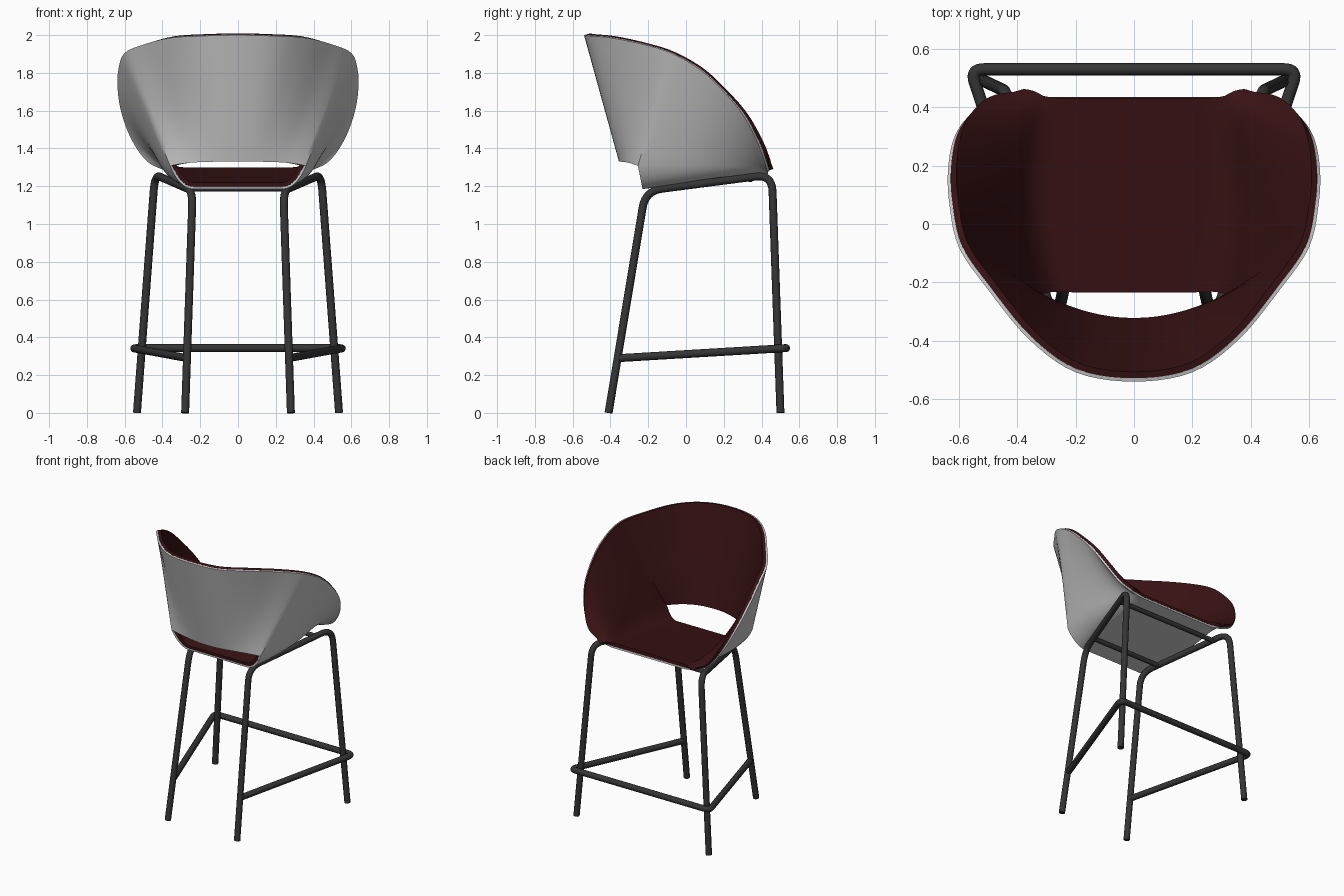
import bpy, bmesh, math
from mathutils import Vector as V

if "Cube" in bpy.data.objects:
    bpy.data.objects.remove(bpy.data.objects["Cube"])


def material(name, rgb):
    m = bpy.data.materials.new(name)
    m.diffuse_color = (*rgb, 1)
    m.use_nodes = True
    m.node_tree.nodes["Principled BSDF"].inputs["Base Color"].default_value = m.diffuse_color
    return m


RED = material("dark_red_fabric", (0.04, 0.006, 0.007))
BLACK = material("black_metal", (0.035, 0.035, 0.035))

# Half of the rim, from back centre round to the open edge of the seat
RIM = [V(p) for p in [(0, -.54, 2), (.2, -.508, 1.995), (.36, -.395, 1.985),
                      (.5, -.225, 1.95), (.6, -.08, 1.905), (.633, .07, 1.82),
                      (.637, .19, 1.71), (.615, .3, 1.58), (.56, .375, 1.44),
                      (.48, .415, 1.33), (.38, .43, 1.28)]]
SEAM = 4      # rim index where the back panel meets the side panel
STEPS = 5     # subdivisions per rim point
WALL = 12     # points up the wall


def rim_point(u):
    # Catmull-Rom interpolation, mirrored at the back centre
    i = min(int(u), len(RIM) - 2)
    t = u - i
    b, c = RIM[i], RIM[i + 1]
    a = RIM[i - 1] if i else V((-c.x, c.y, c.z))
    d = RIM[i + 2] if i + 2 < len(RIM) else c * 2 - b
    return (b * 2 + (c - a) * t + (a * 2 - b * 5 + c * 4 - d) * t * t
            + (b * 3 - a - c * 3 + d) * t ** 3) / 2


def side_row(u):
    # Half cross-section: seat centre, rounded corner, straight wall to the rim
    r = rim_point(u)
    s = min(max((r.y + .08) / .51, 0), 1)
    y, z = -.23 + .665 * s, 1.185 + .08 * s
    c = V((0, y, z))
    q = V((.31 + .06 * math.sin(math.pi * s) - .01 * s, y, z))
    j = q.lerp(r, .17) + V((0, -.05 * (1 - s) ** 2, 0))
    f = q.lerp(c, .25)
    flat = [c.lerp(f, i / 4) for i in range(4)]
    bend = [f.lerp(q, i / 8).lerp(q.lerp(j, i / 8), i / 8) for i in range(8)]
    return flat + bend + [j.lerp(r, i / WALL) for i in range(WALL + 1)]


def flip(p):
    return V((-p.x, p.y, p.z))


def surface_rows():
    n = (len(RIM) - 1 - SEAM) * STEPS
    sides = []
    for k in range(n + 1):
        half = side_row(SEAM + k / STEPS)
        sides.append([flip(p) for p in reversed(half[1:])] + half)
    joint = side_row(SEAM)[-WALL - 1]
    backs, m = [], SEAM * STEPS
    for k in range(-m, m + 1):
        t = abs(k) / m
        low = V((joint.x * t, -.355 + (joint.y + .355) * t * t,
                 1.33 + (joint.z - 1.33) * t ** 4))
        top = rim_point(abs(k) / STEPS)
        col = [low.lerp(top, i / WALL) for i in range(WALL + 1)]
        backs.append([flip(p) for p in col] if k < 0 else col)
    return sides, backs


def bucket(name, inset, thickness, mat=None):
    bm = bmesh.new()
    for rows in surface_rows():
        grid = [[bm.verts.new(p) for p in row] for row in rows]
        for a, b in zip(grid, grid[1:]):
            for i in range(len(a) - 1):
                bm.faces.new((a[i], a[i + 1], b[i + 1], b[i]))
    bmesh.ops.remove_doubles(bm, verts=bm.verts, dist=.0005)
    bmesh.ops.recalc_face_normals(bm, faces=bm.faces)
    if sum(f.normal.z * f.calc_area() for f in bm.faces) > 0:
        bmesh.ops.reverse_faces(bm, faces=bm.faces)
    bm.normal_update()
    moves = [(v, v.normal.copy()) for v in bm.verts]
    for v, n in moves:
        v.co -= n * inset
    me = bpy.data.meshes.new(name)
    bm.to_mesh(me)
    bm.free()
    me.shade_smooth()
    if mat:
        me.materials.append(mat)
    ob = bpy.data.objects.new(name, me)
    bpy.context.collection.objects.link(ob)
    sol = ob.modifiers.new("thickness", 'SOLIDIFY')
    sol.thickness, sol.offset = thickness, -1
    ob.modifiers.new("sharp_rim", 'EDGE_SPLIT').split_angle = math.radians(40)


def tube(name, pts, fillet=0, radius=.021):
    pts = [V(p) for p in pts]
    path = [pts[0]]
    for a, b, c in zip(pts, pts[1:], pts[2:]):
        p = b + (a - b).normalized() * fillet
        q = b + (c - b).normalized() * fillet
        path += [p.lerp(b, i / 8).lerp(b.lerp(q, i / 8), i / 8) for i in range(9)]
    path.append(pts[-1])
    cu = bpy.data.curves.new(name, 'CURVE')
    cu.dimensions = '3D'
    cu.bevel_depth, cu.bevel_resolution, cu.use_fill_caps = radius, 4, True
    sp = cu.splines.new('POLY')
    sp.points.add(len(path) - 1)
    for pt, p in zip(sp.points, path):
        pt.co = (*p, 1)
    sp.use_smooth = True
    cu.materials.append(BLACK)
    bpy.context.collection.objects.link(bpy.data.objects.new(name, cu))


# Bucket seat: hard outer shell and upholstered lining
bucket("seat_shell", 0, .012)
bucket("seat_lining", .0125, .022, RED)

# Leg frames: front leg, under-seat rail and rear leg in one bent tube
for side, s in (("right", 1), ("left", -1)):
    tube(side + "_leg_frame", [(s * .535, .5, 0), (s * .44, .455, 1.262),
                               (s * .24, -.215, 1.175), (s * .28, -.41, 0)], .09)

# Cross rails under the seat
tube("rear_cross_rail", [(-.28, -.08, 1.187), (.28, -.08, 1.187)], radius=.016)
tube("front_cross_rail", [(-.4, .34, 1.237), (.4, .34, 1.237)], radius=.016)

# Footrest: one bent bar wrapping outside the front legs
tube("footrest", [(-.27, -.355, .29), (-.56, .53, .343),
                  (.56, .53, .343), (.27, -.355, .29)], .045)
